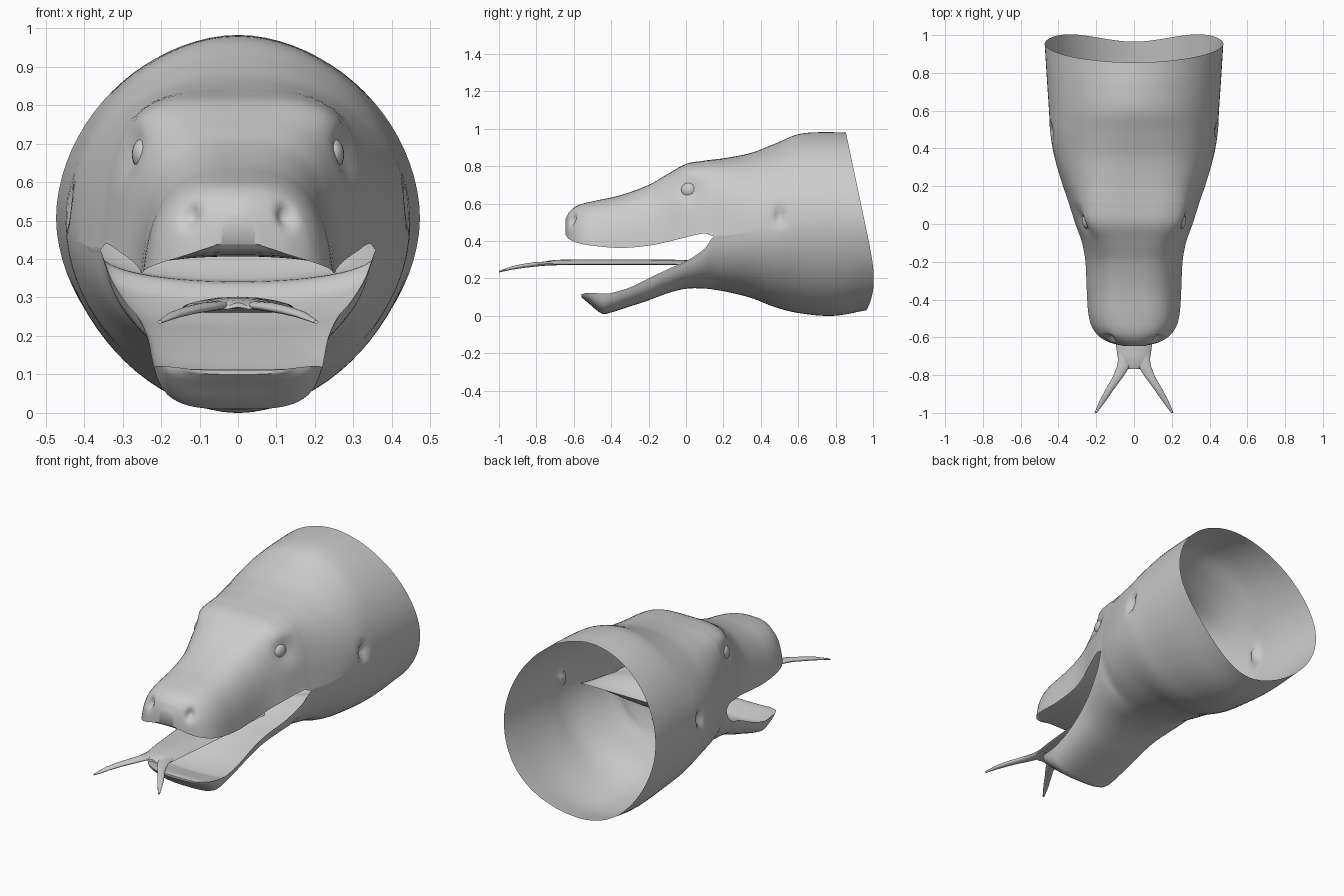
import bpy, bmesh, math
from mathutils import Vector

if "Cube" in bpy.data.objects:
    bpy.data.objects.remove(bpy.data.objects["Cube"])

skin = bpy.data.materials.new("plain grey")
skin.use_nodes = True
skin.diffuse_color = (0.6, 0.6, 0.6, 1)
bsdf = skin.node_tree.nodes["Principled BSDF"]
bsdf.inputs["Base Color"].default_value = (0.6, 0.6, 0.6, 1)
bsdf.inputs["Roughness"].default_value = 0.7

ARC = 40   # segments across a half section
SUB = 6    # steps between stations

# Stations: y, half width, lip height, outer height, squareness, mouth arch
UPPER = [
    (-.645, .06, .435, .515, 2.2, .005), (-.625, .135, .41, .555, 2.4, .012),
    (-.58, .20, .39, .59, 2.8, .025), (-.5, .237, .375, .612, 3.0, .035),
    (-.35, .25, .363, .645, 3.0, .045), (-.2, .257, .375, .70, 3.2, .055),
    (-.1, .275, .395, .757, 3.8, .065), (0, .31, .42, .812, 4.6, .07),
    (.1, .342, .44, .83, 4.2, .075), (.15, .358, .425, .836, 3.8, .085),
    (.22, .382, .43, .845, 3.2, .07), (.35, .42, .45, .872, 2.5, 0),
    (.48, .443, .475, .922, 2.1, 0), (.6, .45, .495, .97, 1.95, 0),
    (.78, .462, .505, .982, 1.9, 0), (.955, .473, .505, .98, 1.9, 0)]
LOWER = [
    (-.56, .13, .115, .10, 3.0, .004), (-.53, .195, .122, .075, 3.2, .01),
    (-.45, .215, .12, .012, 3.4, .025), (-.4, .22, .122, .018, 3.2, .035),
    (-.3, .226, .152, .05, 3.0, .04), (-.2, .236, .20, .083, 3.0, .045),
    (-.1, .258, .248, .12, 2.8, .05), (0, .295, .292, .145, 2.6, .055),
    (.1, .335, .36, .146, 2.4, .07), (.15, .358, .425, .14, 2.3, .09),
    (.22, .382, .43, .128, 2.2, .08), (.35, .42, .45, .095, 2.0, 0),
    (.48, .443, .475, .045, 1.9, 0), (.6, .45, .495, .015, 1.85, 0),
    (.78, .462, .505, 0, 1.85, 0), (.955, .473, .505, .03, 1.85, 0)]

# Surface details: centre, radii, push direction and depth on the +x side
DENTS = [
    ((.125, -.60, .51), (.02, .03, .028), (-.5, .7, -.2), .035),   # nostril
    ((.275, .02, .67), (.09, .06, .05), (-1, 0, 0), .024),         # eye socket
    ((.27, .00, .77), (.08, .11, .03), (1, 0, .2), .014),          # brow
    ((.45, .50, .53), (.08, .025, .035), (-1, 0, 0), .045)]        # ear


def sample(stations):
    """Smoothly interpolate the station values along y."""
    def slope(i, k):
        a, b = stations[max(i - 1, 0)], stations[min(i + 1, len(stations) - 1)]
        return (b[k] - a[k]) / (b[0] - a[0])
    rows = []
    for i in range(len(stations) - 1):
        p, q = stations[i], stations[i + 1]
        d = q[0] - p[0]
        for j in range(SUB):
            t = j / SUB
            h = (2*t**3 - 3*t*t + 1, t**3 - 2*t*t + t, 3*t*t - 2*t**3, t**3 - t*t)
            rows.append([p[0] + t * d] + [
                h[0]*p[k] + h[1]*d*slope(i, k) + h[2]*q[k] + h[3]*d*slope(i + 1, k)
                for k in range(1, 6)])
    return rows + [list(stations[-1])]


def detail(p):
    side = 1 if p.x >= 0 else -1
    out = p.copy()
    for c, r, d, depth in DENTS:
        e = sum(((v - w) / s) ** 2 for v, w, s in zip((abs(p.x), p.y, p.z), c, r))
        g = depth * math.exp(-e)
        out += Vector((d[0] * side, d[1], d[2])) * g
    return out


def outer_row(row, upper):
    """Half section of the outer skin from lip to lip."""
    y, w, lip, end, n, _ = row
    lean = max(0, (y - .55) / .405)
    lean = lean * lean * (3 - 2 * lean)
    pts = []
    for i in range(ARC + 1):
        a = math.pi * i / ARC
        c, s = math.cos(a), math.sin(a)
        r = (abs(c) ** n + abs(s) ** n) ** (-1 / n)
        f = r * s
        taper = 1 - max(0, min(.13, .13 * (.5 - y) / .4)) * f
        dy = lean * (-.1 * f if upper else .1 * f - .09 * f ** 4)
        p = Vector((w * r * c * taper, y + dy, lip + (end - lip) * f))
        pts.append(detail(p) if upper and 0 < i < ARC else p)
    return pts


def inner_row(row, upper):
    """Mouth lining from lip to lip."""
    y, w, lip, _, _, arch = row
    sign = 1 if upper else -1
    return [Vector((w * math.cos(math.pi * i / ARC), y,
                    lip + sign * max(arch, 0) * math.sin(math.pi * i / ARC) ** .8))
            for i in range(ARC + 1)]


def finish(name, bm, angle=50):
    bmesh.ops.remove_doubles(bm, verts=bm.verts, dist=.0004)
    bmesh.ops.recalc_face_normals(bm, faces=bm.faces)
    me = bpy.data.meshes.new(name)
    bm.to_mesh(me)
    bm.free()
    me.materials.append(skin)
    ob = bpy.data.objects.new(name, me)
    bpy.context.collection.objects.link(ob)
    bpy.ops.object.select_all(action='DESELECT')
    ob.select_set(True)
    bpy.context.view_layer.objects.active = ob
    bpy.ops.object.shade_smooth_by_angle(angle=math.radians(angle))
    return ob


def grid(bm, rows, closed=False):
    vs = [[bm.verts.new(p) for p in r] for r in rows]
    n = len(vs[0])
    for a, b in zip(vs, vs[1:]):
        for i in range(n if closed else n - 1):
            j = (i + 1) % n
            bm.faces.new((a[i], a[j], b[j], b[i]))
    return vs


# Head: upper skin, lower skin and closed mouth lining, open at the neck
bm = bmesh.new()
for stations, upper in ((UPPER, True), (LOWER, False)):
    rows = sample(stations)
    skin_rows = [outer_row(r, upper) for r in rows]
    lining = [inner_row(r, upper) for r in rows if r[0] < .3501]
    grid(bm, skin_rows)
    grid(bm, lining)
    grid(bm, [skin_rows[0], lining[0]])
finish("head", bm)


def loft(bm, path, sag=0, sides=16):
    """Flattened tube through (x, y, z, half width, half height) points."""
    rows = []
    for x, y, z, w, h in path:
        ring = []
        for i in range(sides):
            a = 2 * math.pi * i / sides
            c = math.cos(a)
            ring.append(Vector((x + w * c, y, z + h * math.sin(a) - sag * c * c)))
        rows.append(ring)
    vs = grid(bm, rows, True)
    bm.faces.new(vs[0])
    bm.faces.new(vs[-1])


# Tongue body and its two forked tips
bm = bmesh.new()
loft(bm, [(0, .14, .255, .12, .012), (0, 0, .285, .145, .014), (0, -.2, .288, .135, .014),
          (0, -.4, .288, .12, .014), (0, -.6, .288, .10, .014), (0, -.7, .286, .088, .013),
          (0, -.74, .283, .075, .011), (0, -.768, .28, .03, .006)], sag=.01)
finish("tongue", bm)
for side, label in ((1, "left"), (-1, "right")):
    bm = bmesh.new()
    loft(bm, [(side * x, y, z, w, h) for x, y, z, w, h in (
        (.045, -.68, .281, .035, .010), (.055, -.75, .279, .034, .011),
        (.085, -.81, .275, .027, .012), (.125, -.87, .267, .022, .011),
        (.165, -.935, .255, .017, .009), (.203, -1.0, .236, .006, .004))])
    finish(label + "_tongue_tip", bm)

    # Eyeball
    bm = bmesh.new()
    bmesh.ops.create_uvsphere(bm, u_segments=20, v_segments=12, radius=1)
    for v in bm.verts:
        v.co = Vector((side * .246 + v.co.x * .03, .02 + v.co.y * .047, .672 + v.co.z * .042))
    finish(label + "_eye", bm)
